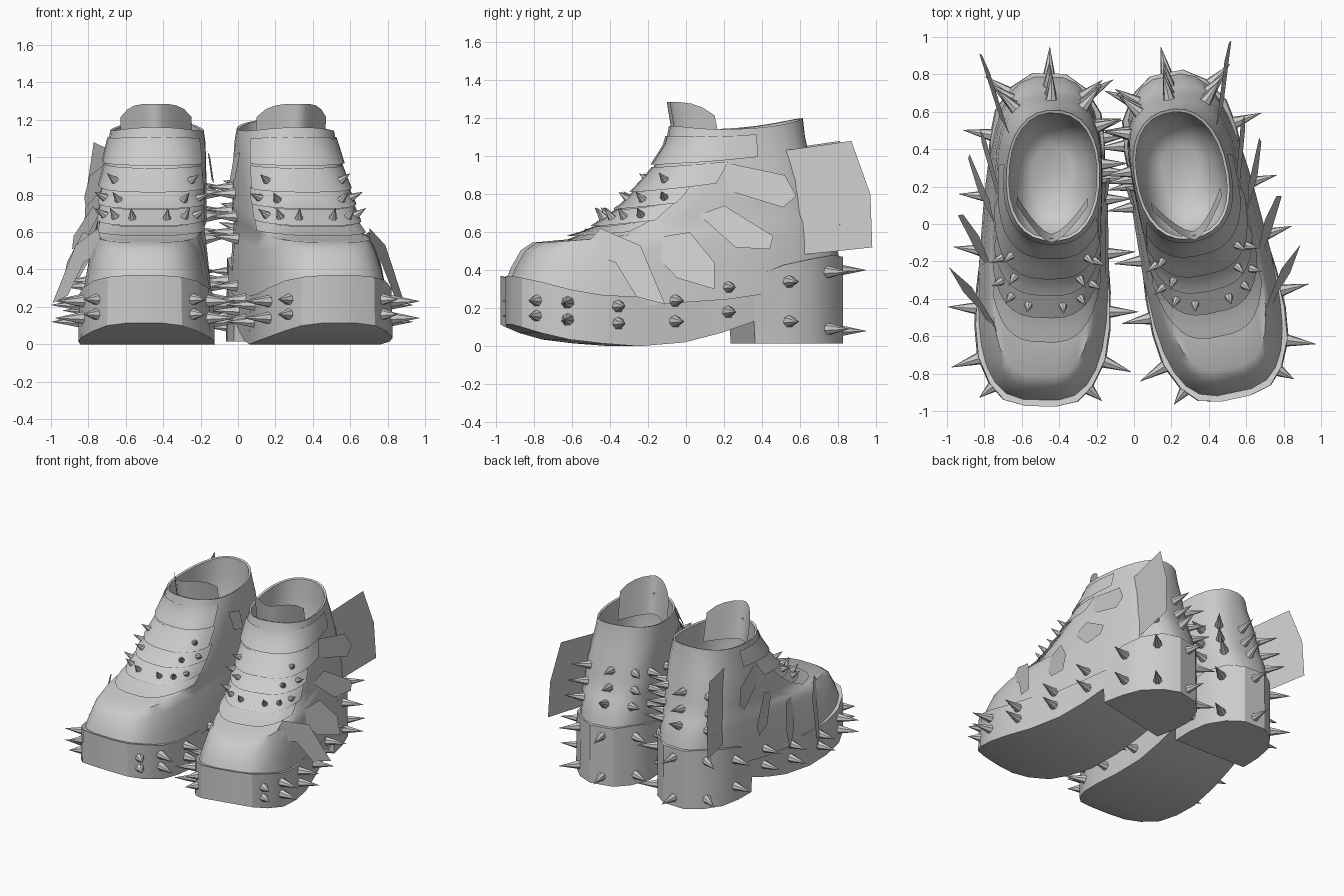
import bpy, bmesh
from math import sin, cos, radians, pi, copysign
from mathutils import Matrix, Vector

if "Cube" in bpy.data.objects:
    bpy.data.objects.remove(bpy.data.objects["Cube"])

grey = bpy.data.materials.new("grey")
grey.use_nodes = True
grey.diffuse_color = (0.6, 0.6, 0.6, 1)
grey.node_tree.nodes["Principled BSDF"].inputs["Base Color"].default_value = (0.6, 0.6, 0.6, 1)

LEFT = Matrix.Translation((0.34, 0.02, 0)) @ Matrix.Rotation(radians(12), 4, 'Z')
RIGHT = (Matrix.Translation((-0.475, 0, 0)) @ Matrix.Diagonal((-1, 1, 1, 1))
         @ Matrix.Rotation(radians(1.5), 4, 'Z'))
SIDES = {"left": LEFT, "right": RIGHT}


def finish(bm, name, angle=35):
    """Turn one part, modelled about its own axis, into a left and a right object."""
    bmesh.ops.recalc_face_normals(bm, faces=bm.faces)
    for side, matrix in SIDES.items():
        me = bpy.data.meshes.new(f"{side}_{name}")
        bm.to_mesh(me)
        me.transform(matrix)
        if matrix.determinant() < 0:
            me.flip_normals()
        me.materials.append(grey)
        me.shade_smooth()
        me.set_sharp_from_angle(angle=radians(angle))
        ob = bpy.data.objects.new(me.name, me)
        bpy.context.collection.objects.link(ob)
    bm.free()


def loft(bm, rows, closed=True, caps=False):
    """Skin a list of point rows."""
    vs = [[bm.verts.new(p) for p in row] for row in rows]
    n = len(rows[0])
    for r0, r1 in zip(vs, vs[1:]):
        for i in range(n if closed else n - 1):
            j = (i + 1) % n
            bm.faces.new((r0[i], r0[j], r1[j], r1[i]))
    if caps:
        bm.faces.new(vs[0])
        bm.faces.new(vs[-1])


def sole_width(y):
    for a, b in zip(SOLE, SOLE[1:]):
        if y <= b[0]:
            return a[1] + (b[1] - a[1]) * max(0, (y - a[0]) / (b[0] - a[0]))
    return SOLE[-1][1]


# Platform sole and heel: y, half width, bottom z, top z
SOLE = [(-0.975, 0.08, 0.115, 0.37), (-0.945, 0.2, 0.1, 0.36), (-0.86, 0.28, 0.07, 0.34),
        (-0.72, 0.345, 0.035, 0.3), (-0.55, 0.365, 0.015, 0.27), (-0.35, 0.36, 0.0, 0.26),
        (-0.1, 0.335, 0.02, 0.26), (0.1, 0.32, 0.07, 0.31), (0.28, 0.31, 0.13, 0.37),
        (0.285, 0.31, 0.015, 0.37), (0.45, 0.31, 0.015, 0.43), (0.6, 0.285, 0.015, 0.46),
        (0.73, 0.2, 0.015, 0.48), (0.805, 0.09, 0.015, 0.47)]
bm = bmesh.new()
loft(bm, [[(-w, y, b), (-w * 0.98, y, t), (w * 0.98, y, t), (w, y, b)] for y, w, b, t in SOLE], caps=True)
finish(bm, "platform_sole", 25)

# Upper: front y, front z, back y, back z, front and back half width, squareness, inward shift, sag of the sides
RINGS = [(-0.955, 0.33, 0.795, 0.45, 0.385, 0.3, 0.64, 0, 0.16), (-0.925, 0.41, 0.775, 0.53, 0.35, 0.3, 0.62, 0, 0.09),
         (-0.87, 0.505, 0.745, 0.62, 0.305, 0.3, 0.6, 0, 0.03), (-0.81, 0.545, 0.72, 0.67, 0.275, 0.3, 0.6, 0, 0),
         (-0.64, 0.555, 0.70, 0.72, 0.28, 0.3, 0.62, 0.01, 0), (-0.50, 0.61, 0.68, 0.8, 0.28, 0.295, 0.63, 0.012, 0),
         (-0.33, 0.74, 0.66, 0.9, 0.28, 0.285, 0.66, 0.017, 0), (-0.19, 0.91, 0.64, 1.0, 0.27, 0.27, 0.72, 0.028, 0),
         (-0.11, 1.05, 0.62, 1.1, 0.265, 0.255, 0.82, 0.035, 0), (-0.09, 1.16, 0.61, 1.2, 0.255, 0.245, 0.88, 0.035, 0.035)]
LINING = [(-0.075, 1.155, 0.595, 1.195, 0.24, 0.23, 0.88, 0.035, 0.035), (-0.08, 1.0, 0.59, 1.05, 0.24, 0.23, 0.84, 0.035, 0),
          (-0.07, 0.8, 0.57, 0.85, 0.23, 0.22, 0.8, 0.03, 0), (-0.03, 0.65, 0.52, 0.68, 0.19, 0.18, 0.8, 0.03, 0),
          (0.08, 0.58, 0.42, 0.6, 0.11, 0.1, 0.8, 0.03, 0)]


def ring_point(ring, a):
    yf, zf, yb, zb, wf, wb, power, shift, sag = ring
    s, c = sin(a), cos(a)
    t = (1 - copysign(abs(c) ** power, c)) / 2
    x = (wf + (wb - wf) * t) * copysign(abs(s) ** power, s) - shift
    return Vector((x, yf + (yb - yf) * t, zf + (zb - zf) * t - sag * s * s))


def surf(u, a, lift=0.0):
    """Point on the upper; u runs up the rings, a runs round from the toe."""
    i = min(int(u), len(RINGS) - 2)
    p = ring_point(RINGS[i], a).lerp(ring_point(RINGS[i + 1], a), u - i)
    return p + normal(u, a) * lift if lift else p


def normal(u, a):
    return (surf(u, a + 0.02) - surf(u, a - 0.02)).cross(surf(u + 0.02, a) - surf(u - 0.02, a)).normalized()


bm = bmesh.new()
loft(bm, [[ring_point(r, 2 * pi * (i + 0.5) / 28) for i in range(28)] for r in RINGS + LINING], caps=True)
finish(bm, "boot_upper", 45)

# Tongue rising out of the collar
bm = bmesh.new()
rows = []
for k in range(4):
    row = []
    for i in range(-5, 6):
        f = abs(i) / 5
        row.append((0.038 * i - 0.035, -0.055 - 0.015 * k + 0.2 * f ** 1.5, 1.0 + (0.285 - 0.07 * f ** 4) * k / 3))
    rows.append(row)
loft(bm, rows, closed=False)
finish(bm, "tongue", 70)

# Overlapping straps hugging the instep: low u, high u, inner angle, outer angle
STRAPS = [(4.1, 5.1, -72, 62), (5.05, 5.8, -70, 66), (5.75, 6.4, -68, 68),
          (6.35, 7.2, -62, 84), (7.25, 8.5, -58, 96)]
bm = bmesh.new()
for u0, u1, a0, a1 in STRAPS:
    loft(bm, [[surf(u0 + (u1 - u0) * k / 3, radians(a0 + (a1 - a0) * i / 14), 0.02 - 0.004 * k) for i in range(15)]
              for k in range(4)], closed=False)
finish(bm, "instep_straps", 40)

# Flared side plates: outline in (y, z), x at front and back edge, outward tilt
PLATES = [
    ([(-0.56, 0.5), (-0.45, 0.62), (-0.24, 0.53), (-0.11, 0.22), (-0.26, 0.26), (-0.37, 0.44)], 0.71, 0.85, 0.2),
    ([(-0.23, 0.56), (0.02, 0.6), (0.15, 0.44), (0.15, 0.3), (-0.05, 0.36)], 0.67, 0.76, 0.2),
    ([(0.07, 0.69), (0.2, 0.74), (0.46, 0.58), (0.44, 0.51), (0.26, 0.52)], 0.62, 0.66, 0.2),
    ([(0.19, 0.97), (0.52, 0.9), (0.58, 0.79), (0.51, 0.73), (0.22, 0.82)], 0.56, 0.58, 0.15),
    ([(0.52, 1.03), (0.87, 1.08), (0.97, 0.8), (0.98, 0.52), (0.6, 0.48), (0.57, 0.75)], 0.45, 0.51, 0.04)]
bm = bmesh.new()
to_local = LEFT.inverted()
for outline, x0, x1, tilt in PLATES:
    ys, zs = [p[0] for p in outline], [p[1] for p in outline]
    mid = (min(zs) + max(zs)) / 2
    bm.faces.new([bm.verts.new(to_local @ Vector((
        x0 + (x1 - x0) * (y - min(ys)) / (max(ys) - min(ys)) + (mid - z) * tilt, y, z))) for y, z in outline])
# Small tab on the inner side
bm.faces.new([bm.verts.new(p) for p in ((-0.31, 0.12, 1.03), (-0.32, 0.24, 1.0), (-0.34, 0.26, 0.86), (-0.33, 0.16, 0.88))])
finish(bm, "side_plates", 20)


def spike(bm, base, direction, radius, length):
    direction = direction.normalized()
    m = Matrix.Translation(base + direction * (length / 2 - 0.012)) @ direction.to_track_quat('Z', 'Y').to_matrix().to_4x4()
    bmesh.ops.create_cone(bm, cap_ends=True, segments=7, radius1=radius, radius2=0.001, depth=length, matrix=m)


# Spikes round the sole: y, lower z, upper z
bm = bmesh.new()
for y, low, high in [(-0.88, 0.16, 0.24), (-0.73, 0.14, 0.23), (-0.46, 0.12, 0.21), (-0.15, 0.13, 0.24),
                     (0.14, 0.18, 0.31), (0.47, 0.13, 0.34), (0.7, 0.09, 0.39)]:
    w = sole_width(y)
    slope = (sole_width(y + 0.03) - sole_width(y - 0.03)) / 0.06
    for s in (1, -1):
        for z in (low, high):
            spike(bm, Vector((s * w, y, z)), Vector((s, -slope, 0)), 0.035, 0.1 if y < -0.8 else 0.16)
for z in (0.08, 0.4):
    spike(bm, Vector((0, 0.8, z)), Vector((0, 1, 0)), 0.035, 0.16)
finish(bm, "sole_spikes", 30)

# Spikes up the back of the shaft, more of them on the inner side
bm = bmesh.new()
for deg in (148, 180, 207, 232, 258):
    for u in (2.1, 4.2, 5.6):
        spike(bm, surf(u, radians(deg)), normal(u, radians(deg)), 0.034, 0.15)
finish(bm, "heel_spikes", 30)

# Small studs on the instep straps
bm = bmesh.new()
for u, angles in ((5.4, (10, 30, 48)), (6.1, (28, 52)), (6.7, (38,))):
    for deg in angles:
        for s in (1, -1):
            a = radians(deg * s)
            spike(bm, surf(u, a, 0.02), normal(u, a), 0.024, 0.075)
finish(bm, "instep_spikes", 30)
